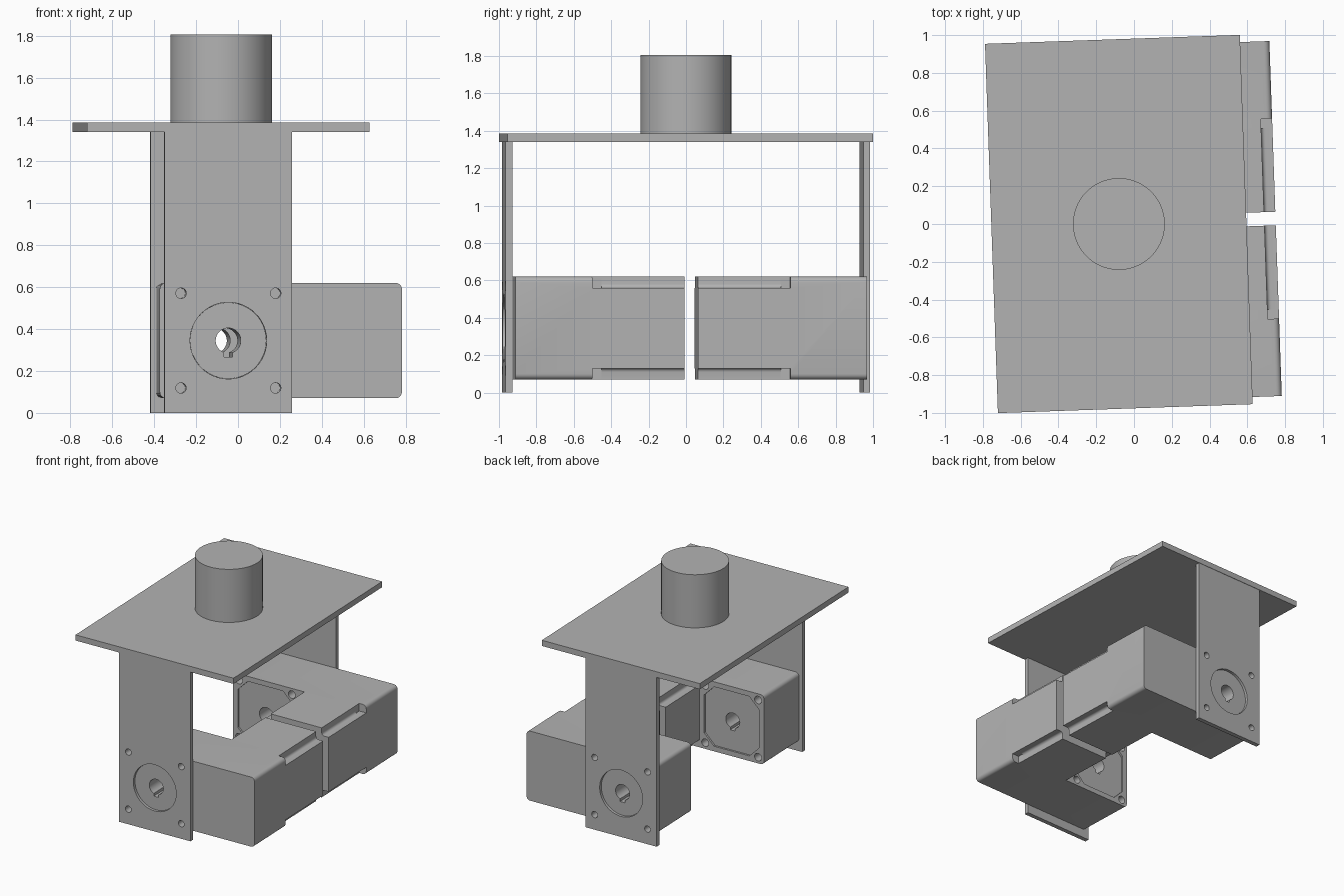
import bpy, bmesh, math
from mathutils import Matrix

if "Cube" in bpy.data.objects:
    bpy.data.objects.remove(bpy.data.objects["Cube"])

# whole assembly sits slightly turned about the vertical
PLACE = Matrix.Translation((-0.08, 0, 0)) @ Matrix.Rotation(math.radians(2), 4, 'Z')
grey = bpy.data.materials.new("plain grey")
grey.diffuse_color = (0.45, 0.45, 0.45, 1)
grey.use_nodes = True
grey.node_tree.nodes["Principled BSDF"].inputs["Base Color"].default_value = grey.diffuse_color
ZC = 0.345           # shaft height
L, R, INNER = -0.277, 0.83, 0.275
ZB, ZT = 0.07, 0.62


def prism(name, pts, v0, v1):
    """Extrude an (x, z) outline along y from v0 to v1."""
    bm = bmesh.new()
    f = bm.faces.new([bm.verts.new((x, v0, z)) for x, z in pts])
    ext = bmesh.ops.extrude_face_region(bm, geom=[f])
    vs = [g for g in ext['geom'] if isinstance(g, bmesh.types.BMVert)]
    bmesh.ops.translate(bm, verts=vs, vec=(0, v1 - v0, 0))
    bmesh.ops.recalc_face_normals(bm, faces=bm.faces)
    me = bpy.data.meshes.new(name)
    bm.to_mesh(me)
    bm.free()
    ob = bpy.data.objects.new(name, me)
    bpy.context.collection.objects.link(ob)
    ob.matrix_world = PLACE
    me.materials.append(grey)
    return ob


def arc(cx, cz, r, a0, a1, n):
    return [(cx + r * math.cos(math.radians(a0 + (a1 - a0) * i / n)),
             cz + r * math.sin(math.radians(a0 + (a1 - a0) * i / n))) for i in range(n + 1)]


def circle(cx, cz, r, n=32):
    return arc(cx, cz, r, 0, 360, n)[:-1]


def rect(x0, x1, z0, z1):
    return [(x0, z0), (x1, z0), (x1, z1), (x0, z1)]


def rounded(x0, x1, z0, z1, r=0.03):
    return (arc(x1 - r, z1 - r, r, 0, 90, 5) + arc(x0 + r, z1 - r, r, 90, 180, 5)
            + arc(x0 + r, z0 + r, r, 180, 270, 5) + arc(x1 - r, z0 + r, r, 270, 360, 5))


def notched(x0, x1, z0, z1, d=0.06, r=0.02):
    """Rectangle whose corners are stepped in, with a small inner fillet."""
    pts = []
    for cx, cz, a, sx, sz in ((x1, z1, 0, 1, 1), (x0, z1, 90, -1, 1),
                              (x0, z0, 180, -1, -1), (x1, z0, 270, 1, -1)):
        fil = arc(cx - sx * (d - r), cz - sz * (d - r), r, a + 270, a + 180, 4)
        ends = [(cx, cz - sz * d), (cx - sx * d, cz)]
        if a in (90, 270):
            ends.reverse()
        pts += [ends[0]] + fil + [ends[1]]
    return pts


def cut(ob, cutters):
    for c in cutters:
        m = ob.modifiers.new("cut", 'BOOLEAN')
        m.operation, m.solver, m.object = 'DIFFERENCE', 'EXACT', c
        bpy.context.view_layer.objects.active = ob
        bpy.ops.object.modifier_apply(modifier=m.name)
        bpy.data.objects.remove(c)


bolts = [(sx * 0.226, ZC + sz * 0.226) for sx in (-1, 1) for sz in (-1, 1)]
keyed = arc(0, ZC, 0.06, -70, 250, 30) + [(-0.0205, ZC - 0.078), (0.0205, ZC - 0.078)]
h, k = 0.235, 0.15
octagon = [(h, -k), (h, k), (k, h), (-k, h), (-h, k), (-h, -k), (-k, -h), (k, -h)]
panel = [(x, ZC + z) for x, z in octagon]

# top plate and mounting post
prism("top_plate", rect(-0.675, 0.675, 1.34, 1.385), -0.978, 0.978)
bpy.ops.mesh.primitive_cylinder_add(vertices=64, radius=0.243, depth=0.42)
post = bpy.context.object
post.name = "post"
post.matrix_world = PLACE @ Matrix.Translation((0, 0, 1.595))
post.data.materials.append(grey)

for side, s in (("front", -1), ("back", 1)):
    # hanging leg plate with pilot hole and bolt holes
    leg = prism(side + "_leg", rect(-0.305, 0.305, 0, 1.34), s * 0.94, s * 0.975)
    cut(leg, [prism("cutter", circle(0, ZC, 0.183, 48), s * 0.9, s * 1.0)]
        + [prism("cutter", circle(x, z, 0.025, 20), s * 0.9, s * 1.0) for x, z in bolts])

    # gearbox: hollow keyed shaft, recessed inner panel, bolt holes, stepped outer edge
    box = prism(side + "_gearbox", rounded(L, R, ZB, ZT), s * 0.48, s * 0.94)
    tools = [prism("cutter", panel, s * 0.46, s * 0.495),
             prism("cutter", keyed, s * 0.4, s * 1.0)]
    for x, z in bolts:
        tools.append(prism("cutter", circle(x, z, 0.025, 20), s * 0.85, s * 1.0))
        tools.append(prism("cutter", circle(x, z, 0.03, 20), s * 0.4, s * 0.56))
    for z0, z1 in ((ZT - 0.06, ZT + 0.1), (ZB - 0.1, ZB + 0.06)):
        tools.append(prism("cutter", rect(R - 0.06, R + 0.1, z0, z1), s * 0.4, s * 0.53))
    cut(box, tools)

    # raised pilot boss inside the leg hole
    boss = prism(side + "_boss", circle(0, ZC, 0.182, 48), s * 0.94, s * 0.955)
    cut(boss, [prism("cutter", keyed, s * 0.9, s * 1.0)])

    # motor body turned toward the middle
    prism(side + "_motor", notched(INNER, R, ZB, ZT), s * 0.036, s * 0.48)

# smooth the round walls, keep edges sharp
bpy.ops.object.select_all(action='DESELECT')
for ob in bpy.context.scene.objects:
    ob.select_set(True)
    bpy.context.view_layer.objects.active = ob
bpy.ops.object.shade_smooth_by_angle(angle=math.radians(30))
